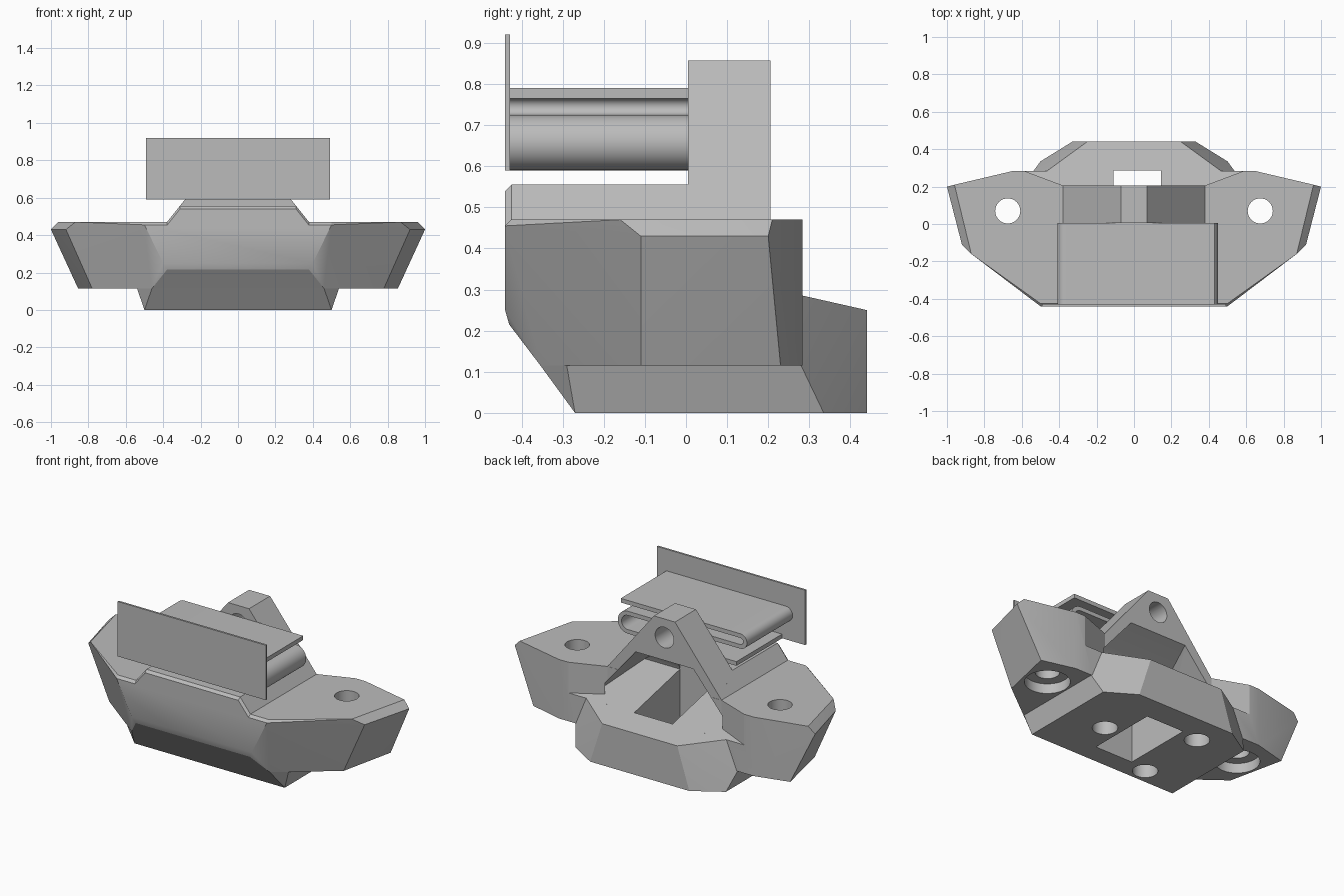
import bpy, bmesh
from math import sin, cos, pi, radians
from mathutils import Matrix, Vector

cube = bpy.data.objects.get("Cube")
if cube:
    bpy.data.objects.remove(cube, do_unlink=True)

grey = bpy.data.materials.new("neutral_grey")
grey.use_nodes = True
tone = (0.5, 0.5, 0.5, 1)
grey.diffuse_color = tone
grey.node_tree.nodes["Principled BSDF"].inputs["Base Color"].default_value = tone


def finish(name, bm):
    bmesh.ops.recalc_face_normals(bm, faces=bm.faces)
    mesh = bpy.data.meshes.new(name)
    bm.to_mesh(mesh)
    bm.free()
    mesh.materials.append(grey)
    obj = bpy.data.objects.new(name, mesh)
    bpy.context.collection.objects.link(obj)
    return obj


def hull(name, half):
    """Convex solid from points given for one side and mirrored across x."""
    bm = bmesh.new()
    for x, y, z in half:
        for side in (1, -1):
            bm.verts.new((side * x, y, z))
    bmesh.ops.remove_doubles(bm, verts=bm.verts, dist=1e-5)
    out = bmesh.ops.convex_hull(bm, input=bm.verts)
    loose = {v for v in out["geom_interior"] + out["geom_unused"]
             if isinstance(v, bmesh.types.BMVert)}
    bmesh.ops.delete(bm, geom=list(loose), context="VERTS")
    bmesh.ops.dissolve_limit(bm, angle_limit=radians(0.5), verts=bm.verts, edges=bm.edges)
    return finish(name, bm)


def box(name, low, high):
    bm = bmesh.new()
    low, high = Vector(low), Vector(high)
    bmesh.ops.create_cube(bm, size=1, matrix=Matrix.Translation((low + high) / 2)
                          @ Matrix.Diagonal((*(high - low), 1)))
    return finish(name, bm)


def drill(center, radius, depth, axis="Z"):
    bm = bmesh.new()
    turn = Matrix.Rotation(pi / 2, 4, "X") if axis == "Y" else Matrix()
    bmesh.ops.create_cone(bm, cap_ends=True, segments=40, radius1=radius, radius2=radius,
                          depth=depth, matrix=Matrix.Translation(center) @ turn)
    return finish("drill_cutter", bm)


def combine(target, other, operation):
    mod = target.modifiers.new(operation, "BOOLEAN")
    mod.operation, mod.object, mod.solver = operation, other, "EXACT"
    other.hide_render = True
    bpy.context.view_layer.objects.active = target
    bpy.ops.object.modifier_apply(modifier=mod.name)
    bpy.data.objects.remove(other, do_unlink=True)


def smooth(obj, angle):
    bpy.ops.object.select_all(action="DESELECT")
    obj.select_set(True)
    bpy.context.view_layer.objects.active = obj
    bpy.ops.object.shade_smooth_by_angle(angle=radians(angle))


def floor_z(y):
    return 0.285 + 0.22 * (0.285 - y)


# Winged body with bevelled front and outer edges
body = hull("winged_body", [
    (.5, -.425, .47), (.5, -.44, .455), (.4, -.44, .25), (.38, -.43, .215),
    (.46, -.354, .115), (.54, -.29, .115), (.78, -.11, .115), (.855, .23, .115),
    (.65, .283, .115), (.65, .283, .47), (.96, .21, .47), (1, .2, .43),
    (.92, -.11, .43), (.87, -.16, .47)])

# Lower foot, rear block, raised ridge and triangular arch
foot = hull("foot", [(.46, -.354, .115), (.54, -.29, .115), (.54, .28, .115), (.5, -.27, 0),
                     (.5, .335, 0), (.4, -.3, .15), (.5, .2, .15)])
rear_block = hull("rear_block", [
    (.47, .28, floor_z(.28)), (.25, .44, .25), (.33, .44, 0), (.5, .335, 0),
    (.54, .28, .115), (.5, .15, 0), (.47, .15, .28)])
ridge = hull("ridge", [(.312, -.425, .555), (.312, .1, .555), (.4, .1, .445),
                       (.4, -.425, .445), (.31, -.44, .54), (.386, -.44, .445)])
arch = hull("arch", [(x, y, z) for y in (.005, .205) for x, z in ((.07, .857), (.4, .445))])
for part in (foot, rear_block, ridge, arch):
    combine(body, part, "UNION")

# Open notch behind the arch and rounded hollow beneath it
notch = hull("notch_cutter", [(x, y, z) for x, y in ((.38, .206), (.62, .296))
                              for z in (floor_z(y), .6)])
hollow = hull("hollow_cutter", [
    (.19, .21, .61), (.45, .21, floor_z(.21)), (.24, .02, .53), (.27, -.06, .49),
    (.3, -.11, .45), (.34, -.14, .41), (.38, -.15, floor_z(-.15))])
window = box("window_cutter", (-.11, -.15, -.1), (.145, .285, .42))
for cutter in (notch, hollow, window):
    combine(body, cutter, "DIFFERENCE")

# Round holes: arch, wings with counterbores, and three blind foot sockets
combine(body, drill((0, .1, .745), .062, .4, "Y"), "DIFFERENCE")
for side in (1, -1):
    combine(body, drill((side * .675, .07, .3), .067, .6), "DIFFERENCE")
    combine(body, drill((side * .675, .07, .115), .125, .12), "DIFFERENCE")
for x, y in ((.24, .04), (-.23, .26), (-.23, -.18)):
    combine(body, drill((x, y, 0), .07, .3), "DIFFERENCE")
smooth(body, 20)

# Upright front panel
box("front_panel", (-.493, -.44, .59), (.493, -.428, .92))

# Folded strap running between the panel and the arch
steps = 16
path = [(.43, .7775)]
path += [(-.365 - .0325 * sin(pi * i / steps), .745 + .0325 * cos(pi * i / steps))
         for i in range(steps + 1)]
path += [(.3825 + .055 * sin(pi * i / steps), .6575 + .055 * cos(pi * i / steps))
         for i in range(steps + 1)]
path += [(-.34, .6025)]
path = [Vector(p) for p in path]
upper, lower = [], []
for i, p in enumerate(path):
    along = (path[min(i + 1, len(path) - 1)] - path[max(i - 1, 0)]).normalized()
    across = Vector((-along.y, along.x)) * .0125
    upper.append(p + across)
    lower.append(p - across)
bm = bmesh.new()
rings = [[bm.verts.new((q.x, y, q.y)) for q, y in
          ((u, -.43), (u, .006), (d, .006), (d, -.43))] for u, d in zip(upper, lower)]
for a, b in zip(rings, rings[1:]):
    for k in range(4):
        j = (k + 1) % 4
        bm.faces.new((a[k], a[j], b[j], b[k]))
bm.faces.new(rings[0])
bm.faces.new(rings[-1])
smooth(finish("folded_strap", bm), 30)
